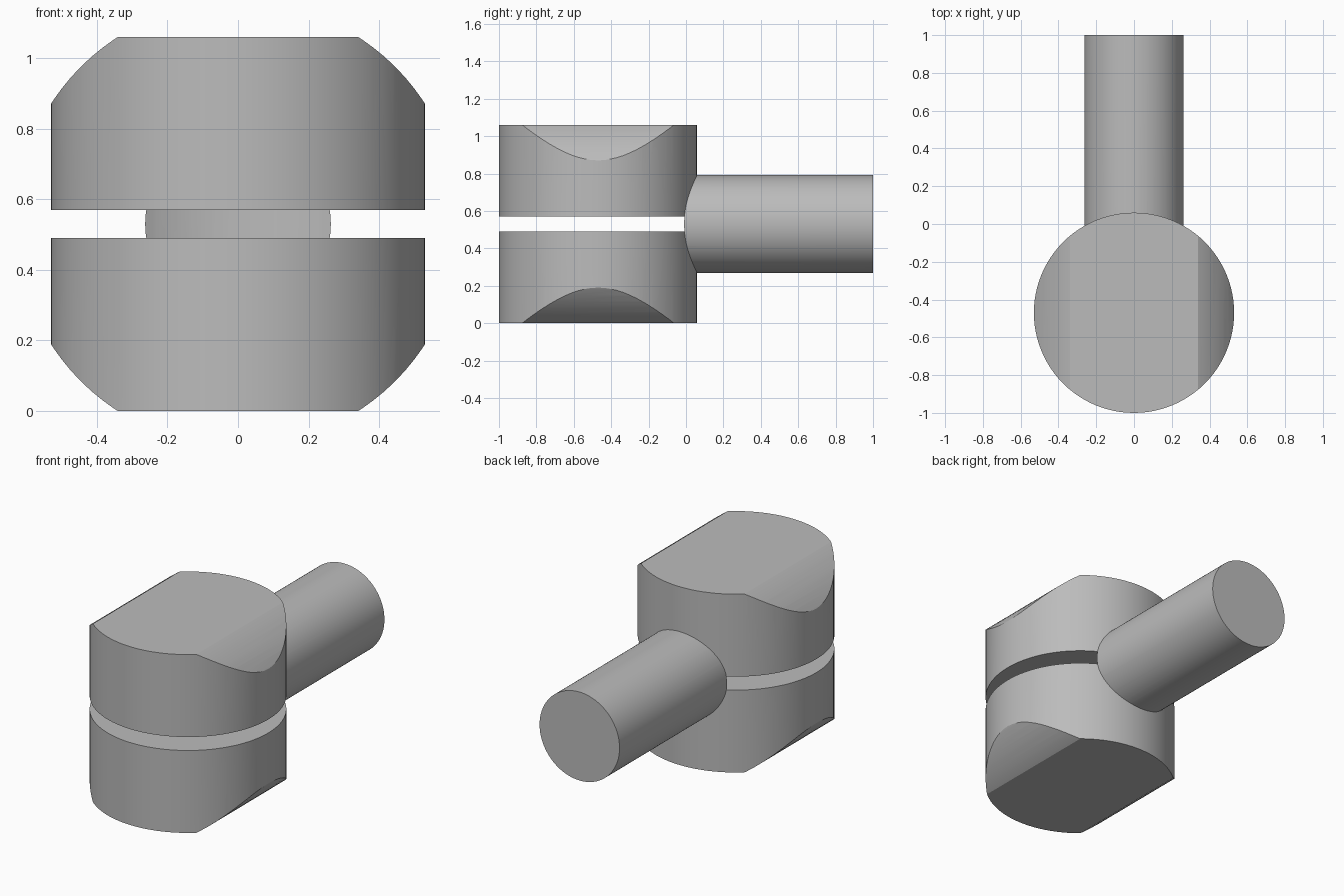
import bpy
import math

if "Cube" in bpy.data.objects:
    bpy.data.objects.remove(bpy.data.objects["Cube"], do_unlink=True)

RADIUS, HEIGHT, CENTRE_Y = 0.53, 1.06, -0.47
MID = HEIGHT / 2

grey = bpy.data.materials.new("plain grey")
grey.use_nodes = True
colour = (0.5, 0.5, 0.5, 1)
grey.diffuse_color = colour
grey.node_tree.nodes["Principled BSDF"].inputs["Base Color"].default_value = colour


def cylinder(name, radius, depth, location, along_y=False):
    """Cylinder standing upright or lying along y."""
    tilt = math.pi / 2 if along_y else 0
    bpy.ops.mesh.primitive_cylinder_add(vertices=96, radius=radius, depth=depth,
                                        location=location, rotation=(tilt, 0, 0))
    obj = bpy.context.object
    obj.name = name
    obj.data.materials.append(grey)
    return obj


def cut(target, tool, operation):
    """Apply a boolean and keep the tool for reuse."""
    mod = target.modifiers.new(operation.title(), "BOOLEAN")
    mod.operation = operation
    mod.solver = "EXACT"
    mod.object = tool
    bpy.context.view_layer.objects.active = target
    bpy.ops.object.modifier_apply(modifier=mod.name)


def smooth(obj):
    bpy.ops.object.select_all(action="DESELECT")
    obj.select_set(True)
    bpy.context.view_layer.objects.active = obj
    bpy.ops.object.shade_smooth_by_angle(angle=math.radians(25))


# Helpers: crosswise barrel that rounds the head, and the head's full drum
barrel = cylinder("barrel_cutter", 0.63, 2, (0, CENTRE_Y, MID), along_y=True)
drum = cylinder("drum_cutter", RADIUS, HEIGHT, (0, CENTRE_Y, MID))

# Head halves, separated by a thin slot
half = 0.49
for name, z in (("lower_head", half / 2), ("upper_head", HEIGHT - half / 2)):
    head = cylinder(name, RADIUS, half, (0, CENTRE_Y, z))
    cut(head, barrel, "INTERSECT")
    smooth(head)

# Rod, with its front end hollowed to fit the drum
rod = cylinder("rod", 0.263, 1.2, (0, 0.4, MID), along_y=True)
cut(rod, drum, "DIFFERENCE")
smooth(rod)

for helper in (barrel, drum):
    bpy.data.objects.remove(helper, do_unlink=True)
